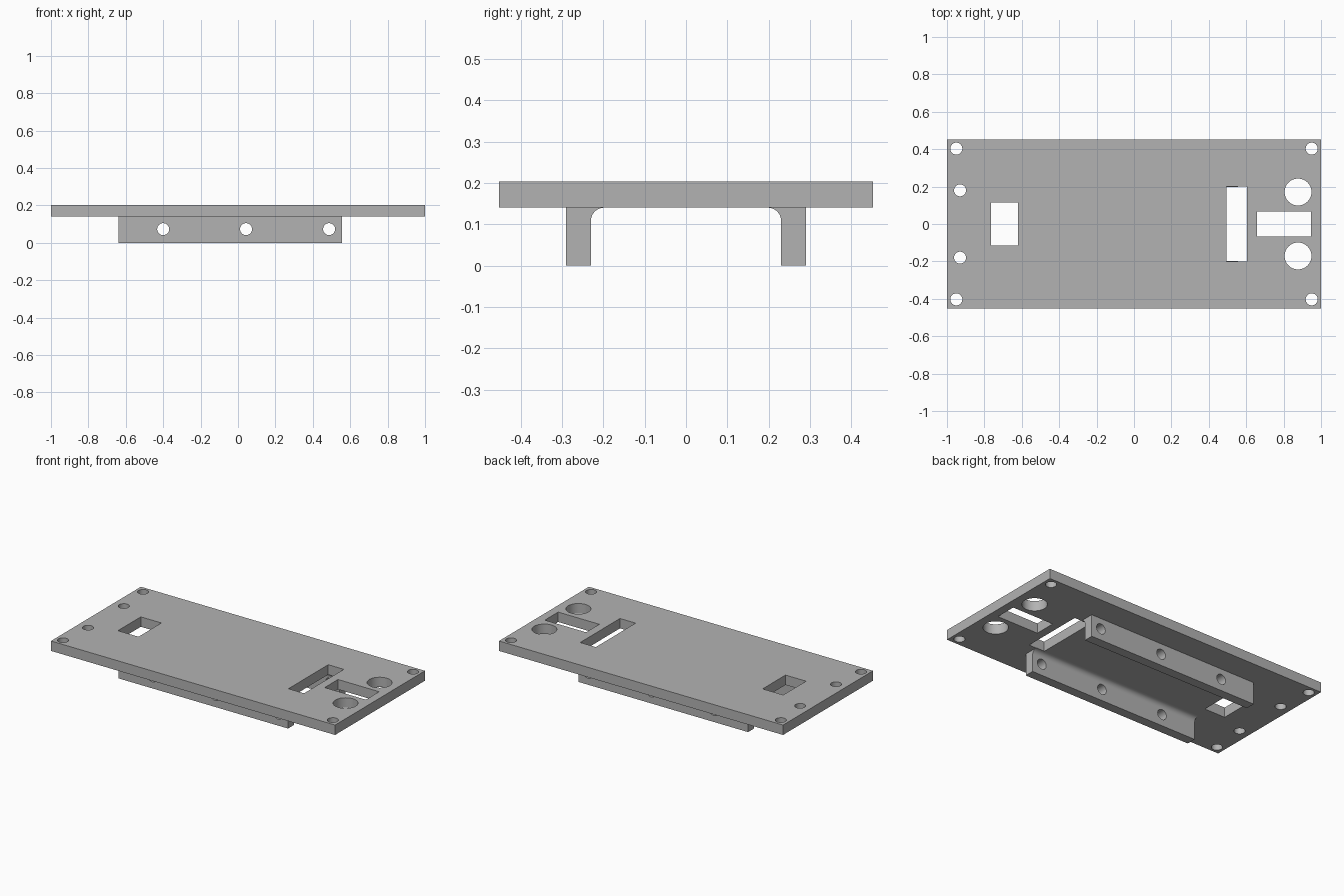
import bpy, bmesh, math
from mathutils import Matrix, Vector

if "Cube" in bpy.data.objects:
    bpy.data.objects.remove(bpy.data.objects["Cube"])

GREY = (0.45, 0.45, 0.45, 1)
grey = bpy.data.materials.new("plain grey")
grey.use_nodes = True
grey.diffuse_color = GREY
grey.node_tree.nodes["Principled BSDF"].inputs["Base Color"].default_value = GREY

PLATE_BOTTOM, PLATE_TOP, HALF_DEPTH = 0.14, 0.203, 0.452


def add_box(bm, x0, x1, y0, y1, z0, z1):
    centre = Vector((x0 + x1, y0 + y1, z0 + z1)) / 2
    size = Matrix.Diagonal((x1 - x0, y1 - y0, z1 - z0, 1))
    bmesh.ops.create_cube(bm, size=1, matrix=Matrix.Translation(centre) @ size)


def add_cylinder(bm, centre, radius, depth, rotation=Matrix()):
    bmesh.ops.create_cone(bm, cap_ends=True, segments=48, radius1=radius, radius2=radius,
                          depth=depth, matrix=Matrix.Translation(centre) @ rotation)


def make_object(name, bm):
    bmesh.ops.recalc_face_normals(bm, faces=bm.faces)
    mesh = bpy.data.meshes.new(name)
    bm.to_mesh(mesh)
    bm.free()
    mesh.materials.append(grey)
    obj = bpy.data.objects.new(name, mesh)
    bpy.context.collection.objects.link(obj)
    return obj


def finish(obj, cutter):
    """Cut the holes, then shade the round walls smooth."""
    cut = obj.modifiers.new("holes", "BOOLEAN")
    cut.operation, cut.solver, cut.object = "DIFFERENCE", "EXACT", cutter
    bpy.ops.object.select_all(action="DESELECT")
    bpy.context.view_layer.objects.active = obj
    obj.select_set(True)
    bpy.ops.object.modifier_apply(modifier=cut.name)
    bpy.ops.object.shade_smooth_by_angle(angle=math.radians(30))
    bpy.data.objects.remove(cutter)


# Plate
bm = bmesh.new()
add_box(bm, -1, 1, -HALF_DEPTH, HALF_DEPTH, PLATE_BOTTOM, PLATE_TOP)
plate = make_object("plate", bm)

# Plate openings: screw holes, large round holes, rectangular slots
bm = bmesh.new()
for side in (-1, 1):
    for x, y, radius in ((-0.95, 0.403, 0.032), (0.95, 0.403, 0.032),
                         (-0.93, 0.18, 0.032), (0.877, 0.171, 0.072)):
        add_cylinder(bm, (x, side * y, 0.17), radius, 0.3)
for x0, x1, y in ((-0.765, -0.62, 0.115), (0.495, 0.605, 0.2), (0.657, 0.947, 0.067)):
    add_box(bm, x0, x1, -y, y, 0, 0.3)
finish(plate, make_object("plate_cutter", bm))

# Rails under the plate, each with a rounded inner fillet and three cross holes
INNER, OUTER, FILLET = 0.23, 0.29, 0.032
for name, side in (("front_rail", -1), ("back_rail", 1)):
    profile = [(OUTER, PLATE_BOTTOM), (OUTER, 0), (INNER, 0)]
    for i in range(13):
        a = math.pi / 2 * i / 12
        profile.append((INNER - FILLET + FILLET * math.cos(a),
                        PLATE_BOTTOM - FILLET + FILLET * math.sin(a)))
    bm = bmesh.new()
    face = bm.faces.new([bm.verts.new((-0.64, side * y, z)) for y, z in profile])
    end = bmesh.ops.extrude_face_region(bm, geom=[face])["geom"]
    bmesh.ops.translate(bm, vec=(1.195, 0, 0),
                        verts=[v for v in end if isinstance(v, bmesh.types.BMVert)])
    rail = make_object(name, bm)

    bm = bmesh.new()
    for x in (-0.4, 0.043, 0.487):
        add_cylinder(bm, (x, side * 0.26, 0.073), 0.032, 0.2,
                     Matrix.Rotation(math.pi / 2, 4, "X"))
    finish(rail, make_object(name + "_cutter", bm))
